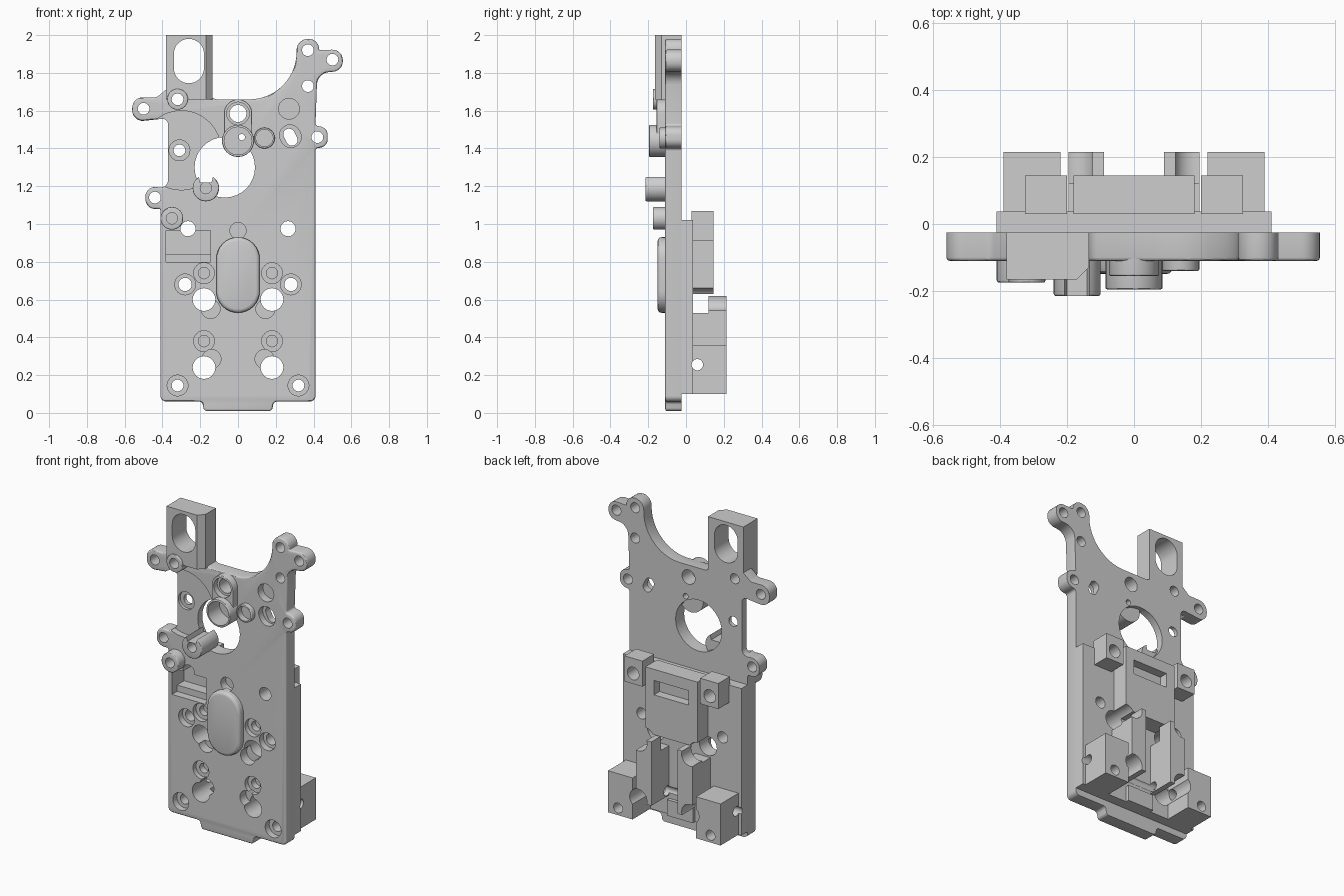
import bpy, bmesh, math
from mathutils import Vector

# All sizes below are in hundredths of a unit
UNIT = 0.01
FRONT, BACK = -11, -2.5
FAR = 40

old = bpy.data.objects.get("Cube")
if old:
    bpy.data.objects.remove(old, do_unlink=True)

grey = bpy.data.materials.new("machined grey")
grey.use_nodes = True
grey.diffuse_color = (0.61, 0.61, 0.61, 1)
grey.node_tree.nodes["Principled BSDF"].inputs["Base Color"].default_value = grey.diffuse_color


def prism(name, points, low, high, axis="Y", bevel=0):
    """Extrude a flat outline along an axis, optionally rounding the low rim."""
    place = {"X": lambda u, v, w: (w, u, v),
             "Y": lambda u, v, w: (u, w, v),
             "Z": lambda u, v, w: (u, v, w)}[axis]
    bm = bmesh.new()
    rings = []
    for level in (low, high):
        rings.append([bm.verts.new(Vector(place(u, v, level)) * UNIT) for u, v in points])
    bottom = bm.faces.new(rings[0])
    bm.faces.new(rings[1])
    count = len(points)
    for i in range(count):
        j = (i + 1) % count
        bm.faces.new((rings[0][i], rings[0][j], rings[1][j], rings[1][i]))
    bmesh.ops.recalc_face_normals(bm, faces=bm.faces[:])
    if bevel:
        bmesh.ops.bevel(bm, geom=list(bottom.edges), offset=bevel * UNIT,
                        segments=3, profile=0.5, affect="EDGES")
    mesh = bpy.data.meshes.new(name)
    bm.to_mesh(mesh)
    bm.free()
    mesh.materials.append(grey)
    part = bpy.data.objects.new(name, mesh)
    bpy.context.collection.objects.link(part)
    return part


def stadium(x, z, r, x2=None, z2=None, steps=32):
    """Circle, or two half circles joined when a second centre is given."""
    a = Vector((x, z))
    b = Vector((x if x2 is None else x2, z if z2 is None else z2))
    along = b - a
    turn = math.atan2(along.y, along.x) if along.length else 0
    points = []
    for i in range(steps + 1):
        angle = turn - math.pi / 2 + 2 * math.pi * i / steps
        ray = Vector((math.cos(angle), math.sin(angle))) * r
        if i <= steps // 2:
            points.append(b + ray)
        if i >= steps // 2:
            points.append(a + ray)
    clean = []
    for p in points:
        if not clean or (p - clean[-1]).length > UNIT:
            clean.append(p)
    if (clean[0] - clean[-1]).length < UNIT:
        clean.pop()
    return clean


def box(name, x, y, z):
    return prism(name, [(x[0], y[0]), (x[1], y[0]), (x[1], y[1]), (x[0], y[1])], *z, axis="Z")


def fillet(corners):
    """Round every corner (x, z, radius) of an outline."""
    points = []
    for i, (x, z, r) in enumerate(corners):
        p = Vector((x, z))
        d1 = (Vector(corners[i - 1][:2]) - p).normalized()
        d2 = (Vector(corners[(i + 1) % len(corners)][:2]) - p).normalized()
        half = d1.angle(d2) / 2
        centre = p + (d1 + d2).normalized() * (r / math.sin(half))
        reach = r / math.tan(half)
        start, end = p + d1 * reach - centre, p + d2 * reach - centre
        steps = 24 if r > 10 else 7
        for k in range(steps + 1):
            points.append(centre + start.slerp(end, k / steps).normalized() * r)
    return points


def bounds(part):
    corners = [v.co for v in part.data.vertices]
    return [(min(c[k] for c in corners), max(c[k] for c in corners)) for k in range(3)]


def cut(parts, cutters):
    """Subtract every cutter that reaches a part."""
    for part in parts:
        mine = bounds(part)
        for tool in cutters:
            if all(a[0] < b[1] and b[0] < a[1] for a, b in zip(mine, bounds(tool))):
                mod = part.modifiers.new("cut", "BOOLEAN")
                mod.operation, mod.solver, mod.object = "DIFFERENCE", "EXACT", tool


def hole(outline, depth=FAR):
    tool = prism("cutter", outline, -FAR, depth)
    tool.hide_render = True
    return tool


# Main plate with its ears
outline = fillet([
    (31, 166, 25), (31, 198, 6), (43, 198, 5.5), (43, 192, .4), (55.5, 192.5, 5.5),
    (55.5, 181, 5.5), (42, 180, 7), (41, 152, 1.5), (47.5, 151, 4.5), (47.5, 141, 4.5),
    (41, 140, 1.5), (41, 6, 3), (19, 6, 2), (18, 1, 2), (-18, 1, 2), (-19, 6, 2),
    (-41, 6, 3), (-41, 108, 1), (-49, 108, 5), (-49, 120, 5), (-37, 119, 4),
    (-37, 156, 3), (-56, 154, 5.5), (-56, 167, 5.5), (-43, 167, 4), (-36, 173, 2),
    (-36, 180, 2), (-15, 180, 2), (-15, 166, 4)])
plate = prism("main_plate", outline, FRONT, BACK, bevel=1)

# Tower at the top and raised bosses on the front
tower = prism("top_tower", [(-38, -16.5), (-17, -16.5), (-13.5, -13), (-13.5, BACK), (-38, BACK)],
              166, 200, axis="Z")
bosses = [
    prism("tower_boss", stadium(-32, 166, 5.5), -17.5, BACK, bevel=.5),
    prism("bridge_boss", stadium(0, 158.5, 7.5, 0, 144), -15.5, -5, bevel=.5),
    prism("cup_boss", stadium(0, 144, 8.5), -19.5, -5, bevel=.5),
    prism("small_boss", stadium(14, 145.5, 5.5), -14, BACK, bevel=.5),
    prism("notched_boss", stadium(-17, 119, 7), -21.5, -5, bevel=.7),
    prism("lower_boss", stadium(-35, 103, 6), -17.5, BACK, bevel=.7)]
pad = prism("centre_pad", stadium(0, 64.5, 11.5, 0, 81.5), -15, -9, bevel=2)

# Blocks on the back
rear = [box("back_slab", (-41, 41), (BACK, 3.8), (10, 102)),
        box("centre_block", (-18, 18), (3, 14.5), (63, 104)),
        box("lower_step", (-9, 9), (3, 6), (10, 20))]
for side, label in ((1, "left"), (-1, "right")):
    def span(a, b):
        return sorted((a * side, b * side))
    rear += [box(label + "_upper_corner", span(20, 32.5), (3, 14.5), (91, 107)),
             box(label + "_lower_corner", span(22, 39), (3, 21.5), (10, 36)),
             box(label + "_rail", span(9, 19.5), (3, 21.5), (22, 53)),
             box(label + "_rail_tip", span(9, 19.5), (12, 21.5), (53, 62))]

# Holes that pass through everything
through = [hole(stadium(x, z, 3.1)) for x, z in (
    (-44, 114), (-50, 161), (37, 192), (50, 187), (37, 173), (42, 146), (-31, 139),
    (-32, 166), (-32, 14.5), (32, 14.5))]
through += [hole(stadium(0, 158.5, 4.5)), hole(stadium(2, 146, 1.7)),
            hole(stadium(27, 147.5, 3, 28.5, 144.5)),
            hole(stadium(-26, 182.5, 8, -26, 190))]
plate_only = [hole(stadium(-7, 130, 16)), hole(stadium(-30, 139, 21), -7)]
blind = [hole(stadium(0, 96.5, 4.3), -6), hole(stadium(27, 161, 5.5), -6),
         hole(stadium(28, 146, 5.5, 27.5, 147), -7), hole(stadium(-31, 139, 5.5), -5)]
for s in (1, -1):
    through += [hole(stadium(26.5 * s, 97.5, 4)), hole(stadium(28 * s, 68, 3.5)),
                hole(stadium(18 * s, 60, 6)), hole(stadium(18 * s, 24, 6))]
    blind += [hole(stadium(28 * s, 68, 5.5), -7), hole(stadium(32 * s, 14.5, 5.5), -7),
              hole(stadium(14.5 * s, 55, 5), -5), hole(stadium(14 * s, 28.5, 5), -5)]
    for z in (74, 38):
        blind += [hole(stadium(18 * s, z, 5.5), -8), hole(stadium(18 * s, z, 3), -4)]

# Bores in the bosses
sockets = [hole(stadium(0, 144, 7.3), -8), hole(stadium(0, 158.5, 6), -12),
           hole(stadium(14, 145.5, 4.5), -10), hole(stadium(-17, 119, 3), -13),
           hole(stadium(-35, 103, 3), -10)]
notch = hole([(-20, 122), (-14, 122), (-12, 130), (-22, 130)])

# Window in the front and pocket in the back
window = [box("cutter", (-38, -14.5), (-FAR, -6), (80, 96.5)),
          box("cutter", (-38, -14.5), (-FAR, 1), (84, 96.5))]
pocket = box("cutter", (-12, 12), (9, FAR), (88, 97))
side_bore = prism("cutter", stadium(6, 25.5, 3), -50, 50, axis="X")

cut([plate], plate_only + blind + sockets + window + through)
cut([tower], through)
cut(bosses, sockets + through)
cut(bosses[4:5], [notch])
cut(rear, window + [pocket, side_bore] + through)

# Bake the cuts, drop the cutters and smooth the round walls
parts = [plate, tower, pad] + bosses + rear
graph = bpy.context.evaluated_depsgraph_get()
graph.update()
baked = [bpy.data.meshes.new_from_object(p.evaluated_get(graph)) for p in parts]
for part, mesh in zip(parts, baked):
    part.modifiers.clear()
    part.data = mesh
for tool in [o for o in bpy.data.objects if o.name.startswith("cutter")]:
    bpy.data.objects.remove(tool, do_unlink=True)
bpy.ops.object.select_all(action="DESELECT")
for part in parts:
    part.select_set(True)
bpy.context.view_layer.objects.active = plate
bpy.ops.object.shade_smooth_by_angle(angle=math.radians(30))
